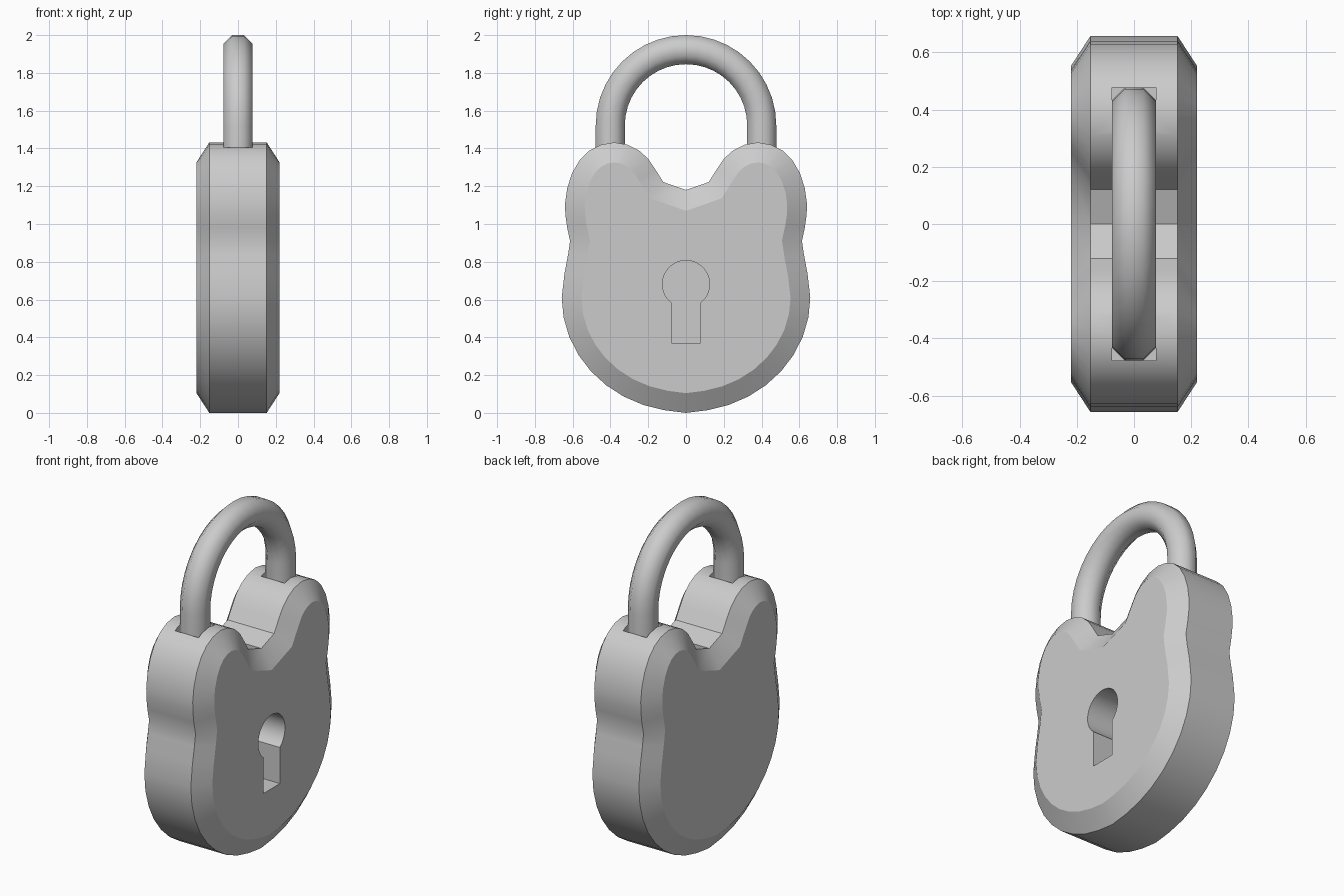
import bpy, bmesh, math
from mathutils import Vector

if "Cube" in bpy.data.objects:
    bpy.data.objects.remove(bpy.data.objects["Cube"])


def loft(name, rings):
    """Skin a list of equal-length point rings and cap both ends."""
    bm = bmesh.new()
    vr = [[bm.verts.new(p) for p in r] for r in rings]
    n = len(rings[0])
    for a, b in zip(vr, vr[1:]):
        for i in range(n):
            bm.faces.new((a[i], a[(i + 1) % n], b[(i + 1) % n], b[i]))
    bm.faces.new(vr[0])
    bm.faces.new(vr[-1])
    bmesh.ops.recalc_face_normals(bm, faces=bm.faces)
    me = bpy.data.meshes.new(name)
    bm.to_mesh(me)
    bm.free()
    ob = bpy.data.objects.new(name, me)
    bpy.context.collection.objects.link(ob)
    return ob


def activate(ob):
    bpy.ops.object.select_all(action='DESELECT')
    ob.select_set(True)
    bpy.context.view_layer.objects.active = ob


def cut(ob, cutter):
    activate(ob)
    m = ob.modifiers.new("cut", 'BOOLEAN')
    m.operation = 'DIFFERENCE'
    m.solver = 'EXACT'
    m.object = cutter
    bpy.ops.object.modifier_apply(modifier=m.name)
    bpy.data.objects.remove(cutter)


def inset(pts, d):
    """Mitred inward offset of a counter-clockwise outline."""
    out = []
    for i, p in enumerate(pts):
        a = (p - pts[i - 1]).normalized()
        b = (pts[(i + 1) % len(pts)] - p).normalized()
        na, nb = Vector((-a.y, a.x)), Vector((-b.y, b.x))
        out.append(p + (na + nb) * d / (1 + na.dot(nb)))
    return out


def at_x(pts, x):
    return [(x, p[0], p[1]) for p in pts]


# Body outline (y, z): round belly, pinched waist, two lobes, central notch
half = [(0.658 * math.sin(math.radians(a)), 0.61 - 0.605 * math.cos(math.radians(a)))
        for a in range(10, 91, 10)]
half += [(0.643, 0.74), (0.624, 0.84), (0.614, 0.91), (0.629, 0.98), (0.639, 1.05),
         (0.640, 1.11), (0.629, 1.19), (0.603, 1.27), (0.562, 1.34), (0.51, 1.39),
         (0.45, 1.42), (0.38, 1.432), (0.31, 1.42), (0.25, 1.39), (0.20, 1.345),
         (0.163, 1.29), (0.12, 1.222)]
outline = [(0, 0.0)] + half + [(0, 1.18)] + [(-y, z) for y, z in reversed(half)]
outline = [Vector(p) for p in outline]
face = inset(outline, 0.104)

# Body with chamfered front and back
body = loft("lock_body", [at_x(face, -0.22), at_x(outline, -0.152),
                          at_x(outline, 0.152), at_x(face, 0.22)])

# Keyhole pocket on the +x face
a0 = math.asin(0.077 / 0.125)
key = [(0.077, 0.37)]
for i in range(25):
    a = -math.pi / 2 + a0 + (2 * math.pi - 2 * a0) * i / 24
    key.append((0.125 * math.cos(a), 0.682 + 0.125 * math.sin(a)))
key.append((-0.077, 0.37))
cut(body, loft("keyhole_cutter", [at_x(key, -0.03), at_x(key, 0.3)]))

# Square sockets for the shackle legs
R, r, zc, z_floor = 0.401, 0.077, 1.522, 1.30
for s in (-1, 1):
    sq = [(sx * r, s * R + sy * r) for sx, sy in ((-1, -1), (1, -1), (1, 1), (-1, 1))]
    cut(body, loft("socket_cutter", [[(x, y, z) for x, y in sq] for z in (z_floor, 1.6)]))

# Shackle: octagonal bar swept along a half-circle with straight legs
ro = r / math.cos(math.pi / 8)
section = [(ro * math.cos((i + 0.5) * math.pi / 4), ro * math.sin((i + 0.5) * math.pi / 4))
           for i in range(8)]


def bar(angle, z):
    c, s = math.cos(angle), math.sin(angle)
    return [(u, (R + v) * c, z + (R + v) * s) for u, v in section]


rings = [bar(0, z_floor)] + [bar(math.pi * i / 20, zc) for i in range(21)] + [bar(math.pi, z_floor)]
shackle = loft("shackle", rings)

for ob, ang in ((body, 30), (shackle, 50)):
    activate(ob)
    bpy.ops.object.shade_smooth_by_angle(angle=math.radians(ang))
